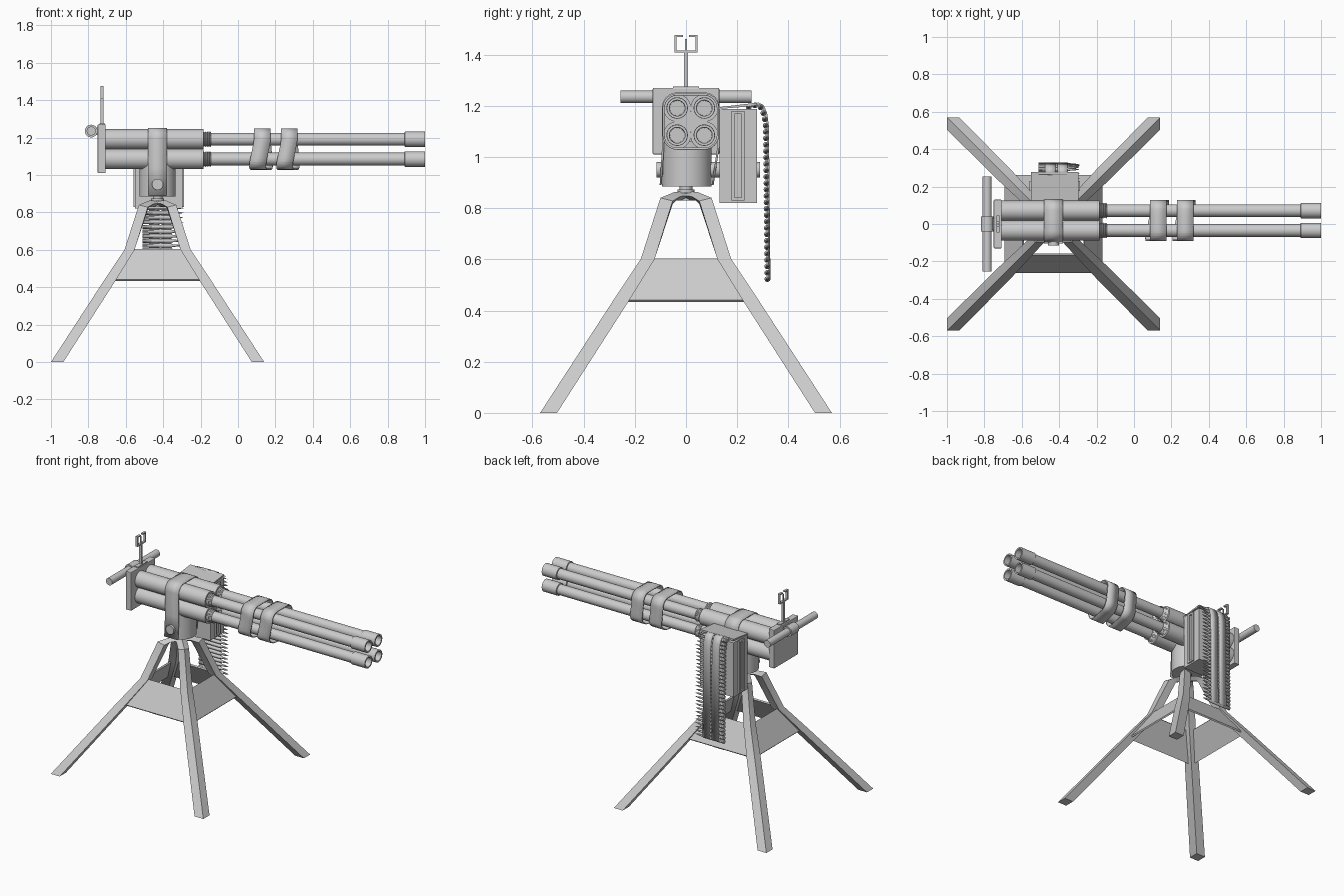
import bpy, bmesh, math
from mathutils import Vector, Matrix

if "Cube" in bpy.data.objects:
    bpy.data.objects.remove(bpy.data.objects["Cube"])

CX = -0.43                       # pedestal centre
YC, ZC, OFF = 0.0185, 1.138, 0.053   # barrel cluster centre and spacing


def finish(name, bm, smooth=True, bevel=0, solid=0):
    bmesh.ops.remove_doubles(bm, verts=bm.verts, dist=1e-5)
    bmesh.ops.recalc_face_normals(bm, faces=bm.faces)
    me = bpy.data.meshes.new(name)
    bm.to_mesh(me)
    bm.free()
    ob = bpy.data.objects.new(name, me)
    bpy.context.collection.objects.link(ob)
    if solid:
        m = ob.modifiers.new("thickness", 'SOLIDIFY')
        m.thickness = solid
        m.offset = 0
    if bevel:
        m = ob.modifiers.new("bevel", 'BEVEL')
        m.width, m.segments = bevel, 2
    if smooth:
        bpy.ops.object.select_all(action='DESELECT')
        ob.select_set(True)
        bpy.context.view_layer.objects.active = ob
        bpy.ops.object.shade_smooth_by_angle(angle=math.radians(35))
    return ob


def box(name, lo, hi, bevel=0):
    bm = bmesh.new()
    lo, hi = Vector(lo), Vector(hi)
    bmesh.ops.create_cube(bm, size=1, matrix=Matrix.Translation((lo + hi) / 2)
                          @ Matrix.Diagonal((*(hi - lo), 1)))
    return finish(name, bm, False, bevel)


def loft(bm, rings, closed=True):
    """Join rings of points with quads."""
    vs = [[bm.verts.new(p) for p in r] for r in rings]
    for a, b in zip(vs, vs[1:]):
        n = len(a)
        for i in range(n if closed else n - 1):
            j = (i + 1) % n
            bm.faces.new((a[i], a[j], b[j], b[i]))
    return vs


def add_turned(bm, profile, at, axis='X', n=24):
    """Revolve (position, radius) pairs around an axis through 'at'."""
    rings = []
    for p, r in profile:
        ring = []
        for i in range(n):
            a = 2 * math.pi * i / n
            c, s = max(r, 1e-7) * math.cos(a), max(r, 1e-7) * math.sin(a)
            v = {'X': (p, c, s), 'Y': (c, p, s), 'Z': (c, s, p)}[axis]
            ring.append(Vector(at) + Vector(v))
        rings.append(ring)
    loft(bm, rings)


def turned(name, profile, at, axis='X', n=24):
    bm = bmesh.new()
    add_turned(bm, profile, at, axis, n)
    bmesh.ops.dissolve_degenerate(bm, dist=1e-5, edges=bm.edges)
    return finish(name, bm)


def rod(name, a, b, r, at, axis, n=24):
    return turned(name, [(a, 0), (a, r), (b, r), (b, 0)], at, axis, n)


# four barrels with housing tubes and ribbed collars
for i in range(4):
    at = (0, YC + (OFF if i % 2 else -OFF), ZC + (OFF if i // 2 else -OFF))
    rod(f"housing_tube_{i}", -0.71, -0.185, 0.054, at, 'X', 32)
    turned(f"barrel_{i}", [(-0.19, 0.0), (-0.19, 0.034), (0.89, 0.034), (0.892, 0.041),
                           (1.0, 0.041), (1.0, 0.031), (0.86, 0.029), (0.86, 0)], at)
    turned(f"ribbed_collar_{i}", [(-0.19 + 0.005 * k, 0.042 if k % 2 else 0.036)
                                  for k in range(10)], at)
rod("housing_core", -0.7, -0.19, 0.04, (0, YC, ZC), 'X')


# straps: rounded loop in the y-z plane
def rounded(hw, hh, r, n=6):
    pts = []
    for k, (sy, sz) in enumerate([(1, 1), (-1, 1), (-1, -1), (1, -1)]):
        for i in range(n + 1):
            a = math.pi / 2 * (k + i / n)
            pts.append((YC + sy * (hw - r) + r * math.cos(a), ZC + sz * (hh - r) + r * math.sin(a)))
    return pts


def skew(y, z):
    low = max(0, min(1, (1.18 - z) / 0.14))
    return low * (-0.03 + 0.045 * (y - YC + 0.107) / 0.214)


loop = rounded(0.106, 0.106, 0.053)
fine = []
for (p, q) in zip(loop, loop[1:] + loop[:1]):
    fine += [(p[0] + (q[0] - p[0]) * t / 4, p[1] + (q[1] - p[1]) * t / 4) for t in range(4)]
for n, (x0, x1) in enumerate([(0.085, 0.175), (0.23, 0.318)]):
    bm = bmesh.new()
    loft(bm, [[(x + skew(y, z), y, z) for y, z in fine] for x in (x0, x1)])
    finish(f"barrel_strap_{n}", bm, solid=0.008)

# saddle strap over the housing, down to the pivot
arch = [p for p in rounded(0.108, 0.11, 0.054) if p[1] > ZC]
arch = [(arch[0][0], 1.04), *arch, (arch[-1][0], 1.04)]
arch = [(0.104, 0.89)] + arch + [(-0.099, 0.89)]
bm = bmesh.new()
loft(bm, [[(x, y, z) for y, z in arch] for x in (-0.48, -0.38)], closed=False)
finish("saddle_strap", bm, solid=0.008)

# swivel block, pivot pin and post
rod("swivel_block", 0.885, 1.06, 0.097, (CX, 0.003, 0), 'Z', 40)
rod("pivot_pin", -0.115, 0.29, 0.03, (CX, 0, 0.95), 'Y')
rod("swivel_post", 0.83, 0.89, 0.025, (CX, 0, 0), 'Z')
rod("swivel_collar", 0.86, 0.873, 0.034, (CX, 0, 0), 'Z')

# legs: square section, bent at knee and shoulder (diagonal offset, z, half width, tilt)
path = [(0.537, 0, 0.033, 0), (0.256, 0.435, 0.031, 0), (0.15, 0.6, 0.027, 0),
        (0.076, 0.828, 0.024, 0.012), (0.045, 0.846, 0.024, 0.017), (0, 0.849, 0.024, 0.017)]
for n, (mx, my) in enumerate([(1, 1), (-1, 1), (-1, -1), (1, -1)]):
    bm = bmesh.new()
    rings = []
    for k, (d, z, h, tilt) in enumerate(path):
        ring = []
        for sx, sy in [(1, 1), (-1, 1), (-1, -1), (1, -1)]:
            t = (sx + sy) / 2
            lat = (sx - sy) / 2 * h
            run = t * h * (1 if k < 4 else 0)
            ring.append((CX + mx * (d + run + lat), my * (d + run - lat), z + t * tilt))
        rings.append(ring)
    vs = loft(bm, rings)
    bm.faces.new(vs[0])
    bm.faces.new(vs[-1])
    finish(f"leg_{n}", bm)

# hollow skirt between the legs
bm = bmesh.new()
loft(bm, [[(CX + h * sx, h * sy, z) for sx, sy in [(1, 1), (-1, 1), (-1, -1), (1, -1)]]
          for h, z in [(0.258, 0.437), (0.162, 0.6)]])
finish("leg_skirt", bm, False, solid=0.012)

# rear plate and grip bar
box("rear_plate", (-0.75, -0.13, 1.01), (-0.708, 0.13, 1.27), 0.004)
rod("grip_bar", -0.255, 0.255, 0.024, (-0.785, 0, 1.235), 'Y')
rod("grip_sleeve", -0.04, 0.04, 0.034, (-0.785, 0, 1.235), 'Y')
box("grip_mount", (-0.785, -0.03, 1.215), (-0.745, 0.03, 1.255))

# rear sight: post with an open square frame
box("sight_foot", (-0.74, -0.05, 1.262), (-0.712, 0.05, 1.276))
box("sight_post", (-0.734, -0.007, 1.27), (-0.718, 0.007, 1.413))
box("sight_pin", (-0.729, -0.003, 1.41), (-0.723, 0.003, 1.46))
box("sight_bottom", (-0.734, -0.045, 1.408), (-0.718, 0.045, 1.416))
for s in (-1, 1):
    y = sorted((s * 0.045, s * 0.037))
    box("sight_side", (-0.734, y[0], 1.408), (-0.718, y[1], 1.476))
    y = sorted((s * 0.045, s * 0.012))
    box("sight_top", (-0.734, y[0], 1.468), (-0.718, y[1], 1.476))

# feed box with framed end panels and a sloped lid
box("feed_box", (-0.55, 0.13, 0.82), (-0.298, 0.277, 1.187))
for x0, x1 in [(-0.56, -0.549), (-0.299, -0.288)]:
    box("panel_side", (x0, 0.177, 0.83), (x1, 0.189, 1.18))
    box("panel_side", (x0, 0.217, 0.83), (x1, 0.229, 1.18))
    box("panel_end", (x0, 0.187, 0.83), (x1, 0.219, 0.842))
    box("panel_end", (x0, 0.187, 1.168), (x1, 0.219, 1.18))
bm = bmesh.new()
vs = loft(bm, [[(x, 0.125, 1.187), (x, 0.277, 1.2), (x, 0.277, 1.212), (x, 0.125, 1.194)]
               for x in (-0.55, -0.298)])
bm.faces.new(vs[0])
bm.faces.new(vs[1])
finish("feed_lid", bm, False)

# ammunition belt: rounds spaced along a hanging path
pts = [Vector((0, y, z)) for y, z in [(0.245, 1.195), (0.275, 1.203), (0.293, 1.193),
                                     (0.305, 1.165), (0.312, 1.12), (0.318, 0.52)]]
bm = bmesh.new()
carry, step = 0, 0.025
for a, b in zip(pts, pts[1:]):
    length = (b - a).length
    while carry < length:
        p = a.lerp(b, carry / length)
        add_turned(bm, [(-0.51, 0), (-0.51, 0.0115), (-0.36, 0.0115), (-0.345, 0.007),
                        (-0.318, 0.006), (-0.29, 0)], p, 'X', 10)
        carry += step
    carry -= length
bmesh.ops.dissolve_degenerate(bm, dist=1e-5, edges=bm.edges)
finish("belt_rounds", bm)
for n, (x0, x1) in enumerate([(-0.475, -0.42), (-0.41, -0.355)]):
    bm = bmesh.new()
    loft(bm, [[(x, p.y + 0.008, p.z + (0.006 if p.z > 1.15 else 0)) for p in pts]
              for x in (x0, x1)], closed=False)
    finish(f"belt_link_strip_{n}", bm, solid=0.008)
